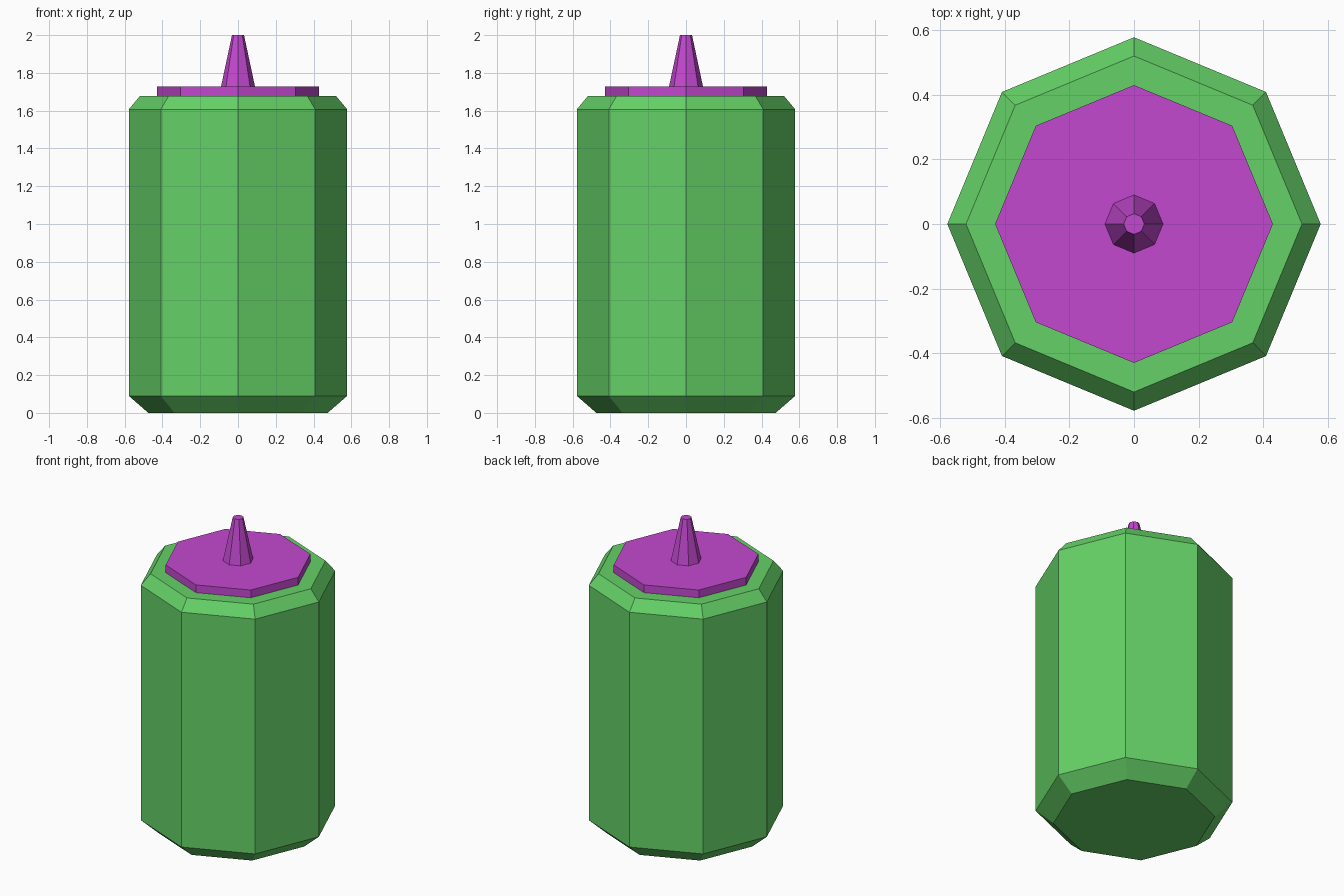
import bpy
import bmesh
from math import cos, sin, pi

SIDES = 8

cube = bpy.data.objects.get("Cube")
if cube:
    bpy.data.objects.remove(cube, do_unlink=True)


def make_material(name, colour):
    mat = bpy.data.materials.new(name)
    mat.use_nodes = True
    mat.diffuse_color = colour
    mat.node_tree.nodes["Principled BSDF"].inputs["Base Color"].default_value = colour
    return mat


def lathe(name, profile, mat):
    """Closed flat-shaded prism from (radius, height) rings, bottom to top."""
    bm = bmesh.new()
    rings = [[bm.verts.new((r * cos(2 * pi * i / SIDES), r * sin(2 * pi * i / SIDES), z))
              for i in range(SIDES)] for r, z in profile]
    for low, high in zip(rings, rings[1:]):
        for i in range(SIDES):
            j = (i + 1) % SIDES
            bm.faces.new((low[i], low[j], high[j], high[i]))
    bm.faces.new(rings[0][::-1])
    bm.faces.new(rings[-1])
    mesh = bpy.data.meshes.new(name)
    bm.to_mesh(mesh)
    bm.free()
    mesh.materials.append(mat)
    obj = bpy.data.objects.new(name, mesh)
    bpy.context.collection.objects.link(obj)
    return obj


green = make_material("green", (0.13, 0.64, 0.135, 1))
purple = make_material("purple", (0.55, 0.066, 0.63, 1))

# Bottle body with chamfered base and shoulder
lathe("body", [(0.475, 0), (0.578, 0.09), (0.578, 1.607), (0.52, 1.677)], green)

# Flat lid resting on the shoulder
lathe("lid", [(0.43, 1.677), (0.43, 1.727)], purple)

# Tapered spout
lathe("spout", [(0.09, 1.727), (0.032, 2.0)], purple)
